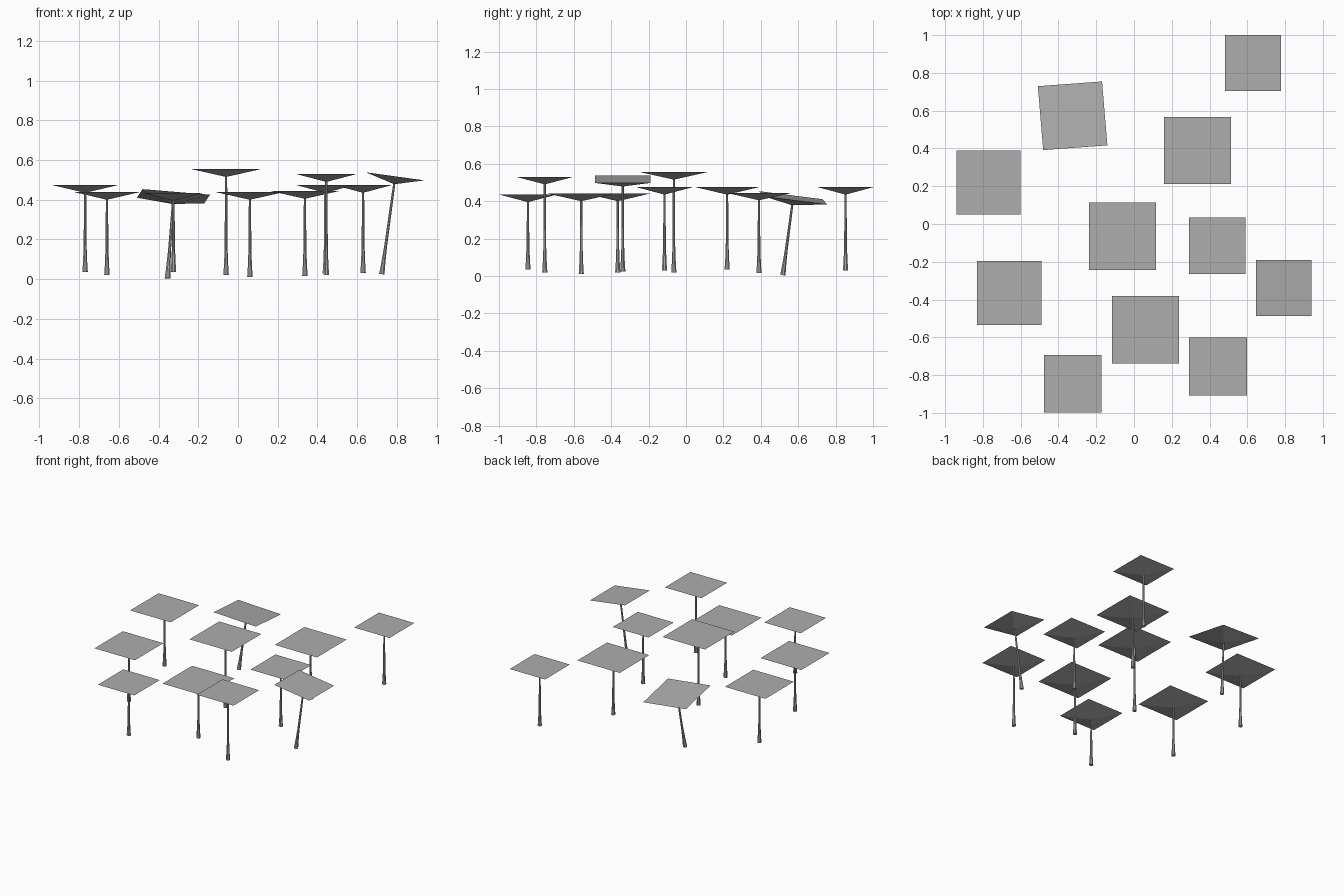
import bpy, bmesh, math
from mathutils import Matrix, Vector

if "Cube" in bpy.data.objects:
    bpy.data.objects.remove(bpy.data.objects["Cube"], do_unlink=True)

GREY = (0.42, 0.42, 0.42, 1)
mat = bpy.data.materials.new("plain grey")
mat.use_nodes = True
mat.diffuse_color = GREY
mat.node_tree.nodes["Principled BSDF"].inputs["Base Color"].default_value = GREY

CAP_DEPTH = 0.04
POLE_SIDES = 8


def add_object(name, bm, matrix):
    bmesh.ops.recalc_face_normals(bm, faces=bm.faces)
    mesh = bpy.data.meshes.new(name)
    bm.to_mesh(mesh)
    bm.free()
    mesh.materials.append(mat)
    obj = bpy.data.objects.new(name, mesh)
    obj.matrix_world = matrix
    bpy.context.collection.objects.link(obj)


def canopy(name, size, height, matrix):
    # Flat square top with a shallow pyramid beneath
    bm = bmesh.new()
    h = size / 2
    rim = [bm.verts.new((x * h, y * h, height))
           for x, y in ((-1, -1), (1, -1), (1, 1), (-1, 1))]
    tip = bm.verts.new((0, 0, height - CAP_DEPTH))
    bm.faces.new(rim)
    for i in range(4):
        bm.faces.new((rim[i], tip, rim[(i + 1) % 4]))
    add_object(name, bm, matrix)


def pole(name, height, matrix):
    # Tapered post with a flared foot
    bm = bmesh.new()
    rings = []
    for r, z in ((0.015, 0), (0.011, 0.06), (0.008, 0.14),
                 (0.006, height - 0.03)):
        rings.append([bm.verts.new((r * math.cos(a), r * math.sin(a), z))
                      for a in (math.tau * (i + 0.5) / POLE_SIDES
                                for i in range(POLE_SIDES))])
    for low, high in zip(rings, rings[1:]):
        for i in range(POLE_SIDES):
            j = (i + 1) % POLE_SIDES
            bm.faces.new((low[i], low[j], high[j], high[i]))
    bm.faces.new(rings[0])
    bm.faces.new(rings[-1])
    add_object(name, bm, matrix)


def parasol(label, top, base_z, size, lean=(0, 0), turn=0):
    # Lean is the sideways offset from foot to canopy centre
    top = Vector(top)
    base = Vector((top.x - lean[0], top.y - lean[1], base_z))
    axis = top - base
    tilt = Vector((0, 0, 1)).rotation_difference(axis).to_matrix().to_4x4()
    matrix = (Matrix.Translation(base) @ tilt
              @ Matrix.Rotation(math.radians(turn), 4, "Z"))
    canopy(label + "_canopy", size, axis.length, matrix)
    pole(label + "_pole", axis.length, matrix)


# Upright parasols
parasol("right_back", (-0.77, 0.22, 0.475), 0.035, 0.34)
parasol("right_middle", (-0.66, -0.365, 0.44), 0.02, 0.34)
parasol("right_front", (-0.325, -0.845, 0.435), 0.035, 0.305)
parasol("centre", (-0.06, -0.065, 0.555), 0.02, 0.355)
parasol("centre_front", (0.06, -0.56, 0.44), 0.01, 0.355)
parasol("centre_back", (0.337, 0.39, 0.445), 0.015, 0.355)
parasol("left_middle", (0.44, -0.115, 0.475), 0.03, 0.30)
parasol("left_front", (0.445, -0.755, 0.53), 0.02, 0.307)
parasol("left_back", (0.63, 0.853, 0.475), 0.03, 0.297)

# Leaning parasols
parasol("leaning_back", (-0.325, 0.573, 0.418), 0.005, 0.342, (0.03, 0.055), 4.5)
parasol("leaning_left", (0.792, -0.338, 0.518), 0.025, 0.297, (0.068, 0))
